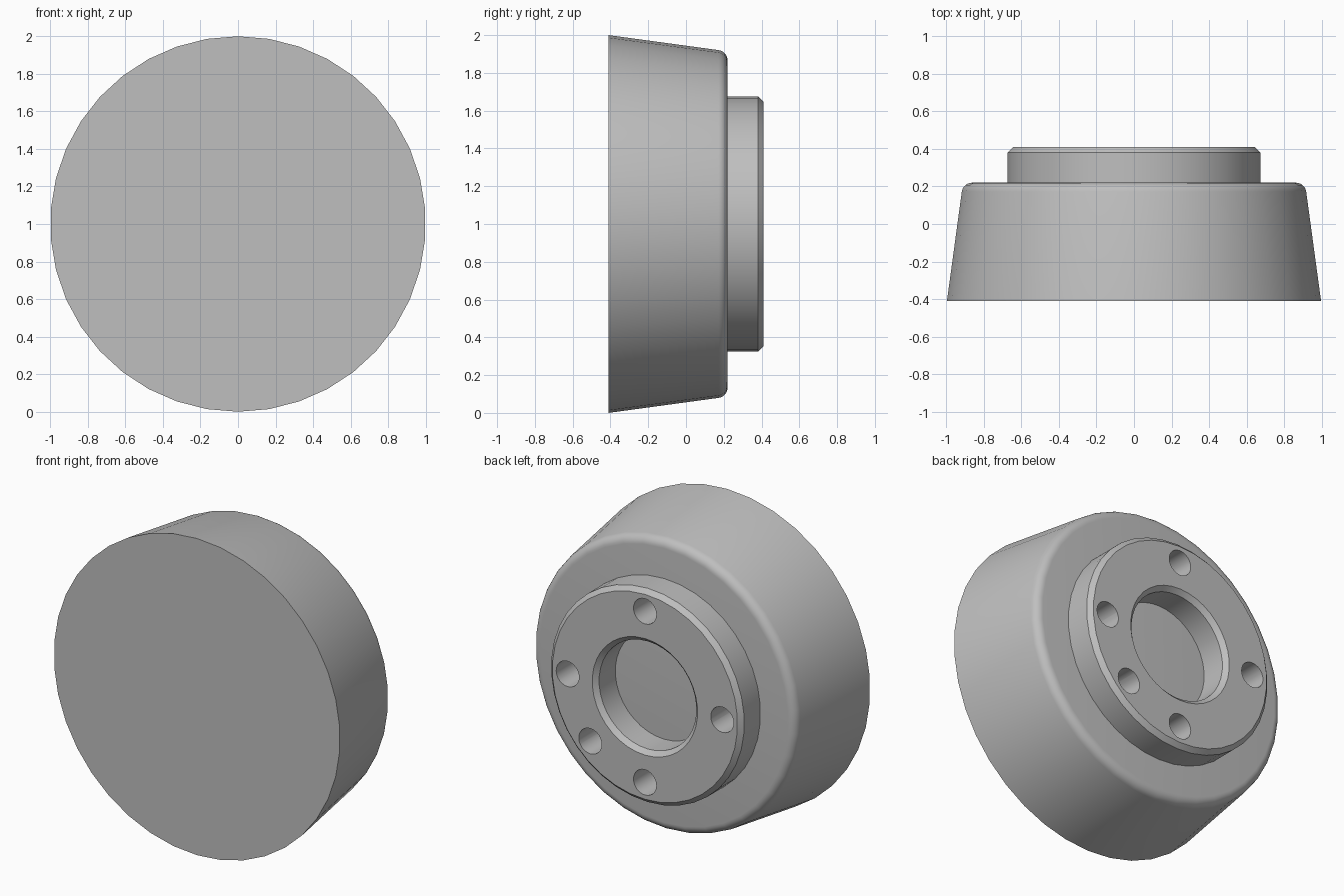
import bpy
import bmesh
from math import sin, cos, radians, tau

if "Cube" in bpy.data.objects:
    bpy.data.objects.remove(bpy.data.objects["Cube"], do_unlink=True)

SIDES = 38
FRONT, SHOULDER, BACK = -0.41, 0.22, 0.41

grey = bpy.data.materials.new("plain grey")
grey.use_nodes = True
grey.diffuse_color = (0.52, 0.52, 0.52, 1)
grey.node_tree.nodes["Principled BSDF"].inputs["Base Color"].default_value = grey.diffuse_color


def add_turning(bm, profile, sides, center=(0, 1), closed=False):
    """Turn a (radius, y) profile about a y-parallel axis; cap open ends."""
    cx, cz = center
    rings = [[bm.verts.new((cx + r * sin(tau * i / sides), y, cz + r * cos(tau * i / sides)))
              for i in range(sides)] for r, y in profile]
    pairs = list(zip(rings, rings[1:]))
    if closed:
        pairs.append((rings[-1], rings[0]))
    else:
        bm.faces.new(rings[0])
        bm.faces.new(rings[-1])
    for a, b in pairs:
        for i in range(sides):
            j = (i + 1) % sides
            bm.faces.new((a[i], a[j], b[j], b[i]))


def make_object(name, bm):
    bmesh.ops.recalc_face_normals(bm, faces=bm.faces)
    mesh = bpy.data.meshes.new(name)
    bm.to_mesh(mesh)
    bm.free()
    mesh.materials.append(grey)
    obj = bpy.data.objects.new(name, mesh)
    bpy.context.collection.objects.link(obj)
    return obj


def select_only(obj):
    bpy.ops.object.select_all(action="DESELECT")
    obj.select_set(True)
    bpy.context.view_layer.objects.active = obj


# Tapered body with a rounded rear edge
fillet = 0.055
arc = [radians(8 + 82 * k / 6) for k in range(7)]
profile = [(1, FRONT)] + [(0.866 + fillet * cos(a), SHOULDER - fillet + fillet * sin(a)) for a in arc]
bm = bmesh.new()
add_turning(bm, profile, SIDES)
body = make_object("tapered_body", bm)

# Raised rear ring with chamfered rim and bore
outer, bore, bevel = 0.675, 0.34, 0.028
profile = [(bore, SHOULDER), (outer, SHOULDER), (outer, BACK - bevel), (outer - bevel, BACK),
           (bore + bevel, BACK), (bore, BACK - bevel)]
bm = bmesh.new()
add_turning(bm, profile, SIDES, closed=True)
ring = make_object("mounting_ring", bm)

# Bolt holes: four on the quarters and one between
bm = bmesh.new()
for angle in (0, 90, 135, 180, 270):
    a = radians(angle)
    spot = (0.54 * sin(a), 1 + 0.54 * cos(a))
    add_turning(bm, [(0.08, SHOULDER - 0.1), (0.08, BACK + 0.1)], 24, spot)
cutter = make_object("hole_cutter", bm)
cutter.hide_render = True

cut = ring.modifiers.new("bolt_holes", "BOOLEAN")
cut.operation = "DIFFERENCE"
cut.solver = "EXACT"
cut.object = cutter
select_only(ring)
bpy.ops.object.modifier_apply(modifier=cut.name)
bpy.data.objects.remove(cutter, do_unlink=True)

for obj in (body, ring):
    select_only(obj)
    bpy.ops.object.shade_smooth_by_angle(angle=radians(30))
